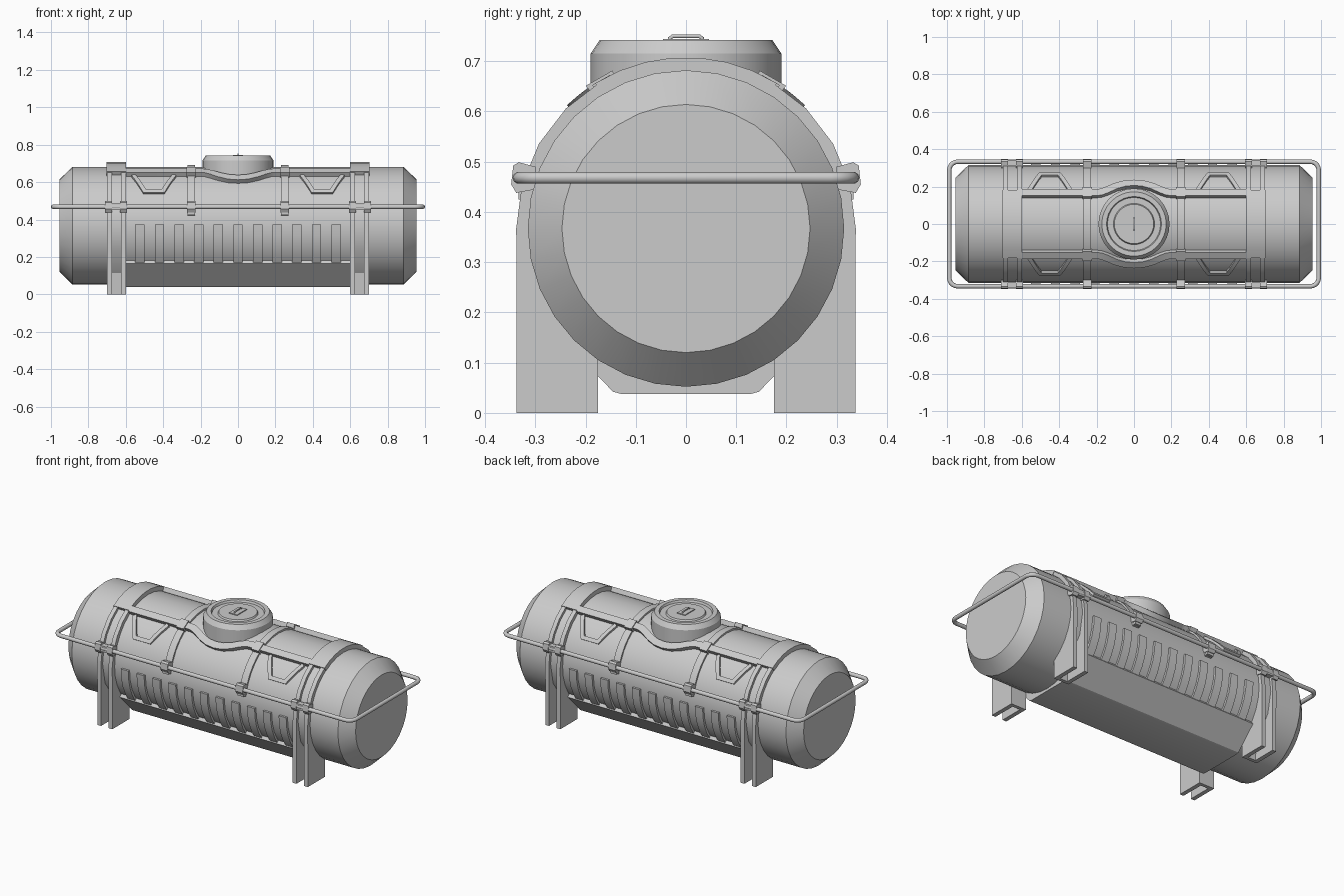
import bpy, bmesh
from math import sin, cos, asin, pi, radians, ceil
from mathutils import Vector

if "Cube" in bpy.data.objects:
    bpy.data.objects.remove(bpy.data.objects["Cube"])

C, R = 0.367, 0.315          # tank axis height and radius


def finish(name, bm):
    bmesh.ops.remove_doubles(bm, verts=bm.verts, dist=1e-5)
    bmesh.ops.recalc_face_normals(bm, faces=bm.faces)
    me = bpy.data.meshes.new(name)
    bm.to_mesh(me)
    bm.free()
    ob = bpy.data.objects.new(name, me)
    bpy.context.collection.objects.link(ob)
    return ob


def loft(name, rings, caps=True):
    """Skin a list of equal-length closed rings."""
    bm = bmesh.new()
    vs = [[bm.verts.new(p) for p in r] for r in rings]
    n = len(rings[0])
    for a, b in zip(vs, vs[1:]):
        for i in range(n):
            j = (i + 1) % n
            bm.faces.new((a[i], a[j], b[j], b[i]))
    if caps:
        bm.faces.new(vs[0])
        bm.faces.new(vs[-1])
    return finish(name, bm)


def prism(name, yz, x0, x1):
    """Extrude a yz outline along x."""
    return loft(name, [[(x, y, z) for y, z in yz] for x in (x0, x1)])


def wrap_strip(name, path, width, r0, r1):
    """Bar following (x, angle from top) points wrapped over the tank."""
    pts = [Vector((x, a * R)) for x, a in path]
    fine = [pts[0]]
    for p, q in zip(pts, pts[1:]):
        n = max(1, ceil(abs(q.y - p.y) / 0.055))
        fine += [p.lerp(q, k / n) for k in range(1, n + 1)]
    rings = []
    for i, p in enumerate(fine):
        d1 = (p - fine[i - 1]).normalized() if i else (fine[1] - p).normalized()
        d2 = (fine[i + 1] - p).normalized() if i < len(fine) - 1 else d1
        t = (d1 + d2).normalized()
        off = Vector((-t.y, t.x)) * (width / 2 / max(0.5, t.dot(d1)))
        a, b = p - off, p + off
        rings.append([(q.x, r * sin(q.y / R), C + r * cos(q.y / R))
                      for q, r in ((a, r0), (b, r0), (b, r1), (a, r1))])
    return loft(name, rings)


def tube(name, pts, radius, cyclic):
    cu = bpy.data.curves.new(name, 'CURVE')
    cu.dimensions = '3D'
    cu.bevel_depth, cu.bevel_resolution, cu.use_fill_caps = radius, 3, True
    sp = cu.splines.new('POLY')
    sp.points.add(len(pts) - 1)
    for p, co in zip(sp.points, pts):
        p.co = (*co, 1)
    sp.use_cyclic_u = cyclic
    ob = bpy.data.objects.new(name, cu)
    bpy.context.collection.objects.link(ob)
    return ob


def ring(r, n):
    return [(r * sin(2 * pi * i / n), r * cos(2 * pi * i / n)) for i in range(n)]


# Tank barrel with chamfered ends
loft("tank", [[(x, y, C + z) for y, z in ring(r, 32)]
              for x, r in ((-.955, .247), (-.885, R), (.885, R), (.955, .247))])

# Belly tray under the tank
half = [(.13, .038), (.145, .042), (.265, .165), (.24, .2)]
prism("belly_tray", half + [(-y, z) for y, z in reversed(half)], -.6, .6)


# Support frames: pair of arched flanges with a recessed web
def arch(name, x0, x1, r, low):
    pairs = [((r * sin(radians(a)), C + r * cos(radians(a))),
              (.3 * sin(radians(a)), C + .3 * cos(radians(a))))
             for a in range(0, 91, 15)] + low
    right = [(o, i) for o, i in pairs]
    left = [((-o[0], o[1]), (-i[0], i[1])) for o, i in reversed(pairs[1:])]
    loft(name, [[(x0, *o), (x1, *o), (x1, *i), (x0, *i)] for o, i in left + right])


for s in (-1, 1):
    for xc in (.6125, .6875):
        arch("frame_flange", s * xc - .0125, s * xc + .0125, .338,
             [((.337, .24), (.28, .26)), ((.337, .12), (.175, .12)),
              ((.337, 0), (.175, 0))])
    arch("frame_web", s * .65 - .04, s * .65 + .04, .322,
         [((.298, .24), (.28, .26)), ((.205, .115), (.175, .12)),
          ((.195, 0), (.175, 0))])
    wrap_strip("frame_saddle", [(s * .65, -radians(32)), (s * .65, radians(32))],
               .104, .3, .341)

# Guard rail looping around the tank
loop = []
for k, (sx, sy) in enumerate(((1, 1), (-1, 1), (-1, -1), (1, -1))):
    for j in range(6):
        a = k * pi / 2 + j * pi / 10
        loop.append((sx * .943 + .045 * cos(a), sy * .288 + .045 * sin(a), .468))
tube("guard_rail", loop, .012, True)

for sy in (-1, 1):
    # Guard rail clamps on the frames and straps
    clamp = [(.3, .49), (.333, .499), (.344, .492), (.348, .455), (.338, .438), (.3, .445)]
    clamp = [(sy * y, z) for y, z in clamp]
    for sx in (-1, 1):
        for xc, w in ((.612, .018), (.692, .018), (.25, .024)):
            prism("rail_clamp", clamp, sx * xc - w, sx * xc + w)
        prism("clamp_bridge", [(sy * .31, .45), (sy * .342, .45),
                               (sy * .342, .486), (sy * .31, .486)],
              sx * .61, sx * .69)
        prism("strap_foot", [(sy * .3, .425), (sy * .333, .425),
                             (sy * .333, .45), (sy * .3, .45)],
              sx * .25 - .02, sx * .25 + .02)
        # Strap buckle over the walkway rail
        wrap_strip("strap_buckle", [(sx * .25, sy * radians(25)),
                                    (sx * .25, sy * radians(35))], .05, .31, .347)
        # Trapezoid step bracket
        wrap_strip("step_bracket", [(sx * x, sy * asin(y / .325)) for x, y in
                                    ((.34, .18), (.4, .267), (.5, .267), (.56, .18))],
                   .022, .305, .328)
    # Top rail bulging around the hatch
    bulge = [(.6, .168), (.2, .168), (.175, .171), (.14, .184), (.1, .202),
             (.05, .216), (0, .22)]
    path = bulge + [(-x, y) for x, y in reversed(bulge[:-1])]
    wrap_strip("top_rail", [(x, sy * asin(y / .338)) for x, y in path],
               .037, .31, .341)
    # Row of side ribs
    for i in range(-5, 6):
        wrap_strip("side_rib", [(i * .105, sy * radians(89)),
                                (i * .105, sy * radians(129))], .05, .3, .328)

# Straps over the barrel
for sx in (-1, 1):
    wrap_strip("strap", [(sx * .25, -radians(80)), (sx * .25, radians(80))],
               .042, .305, .325)

# Hatch with recessed lid
hatch = [(.19, .56), (.19, .715), (.172, .742), (.147, .742), (.142, .73),
         (.11, .73), (.105, .739), (.02, .739)]
loft("hatch", [[(x, y, z) for x, y in ring(r, 32)] for r, z in hatch])

# Hatch handle and its base plate
prism("handle_plate", [(-.046, .73), (.046, .73), (.046, .744), (-.046, .744)], -.026, .026)
tube("hatch_handle", [(0, -.032, .738), (0, -.032, .746), (0, -.026, .75),
                      (0, .026, .75), (0, .032, .746), (0, .032, .738)], .004, False)

# Smooth rounded parts while keeping hard edges
bpy.ops.object.select_all(action='DESELECT')
for ob in bpy.data.objects:
    if ob.type == 'MESH':
        ob.select_set(True)
        bpy.context.view_layer.objects.active = ob
bpy.ops.object.shade_smooth_by_angle(angle=radians(30))
